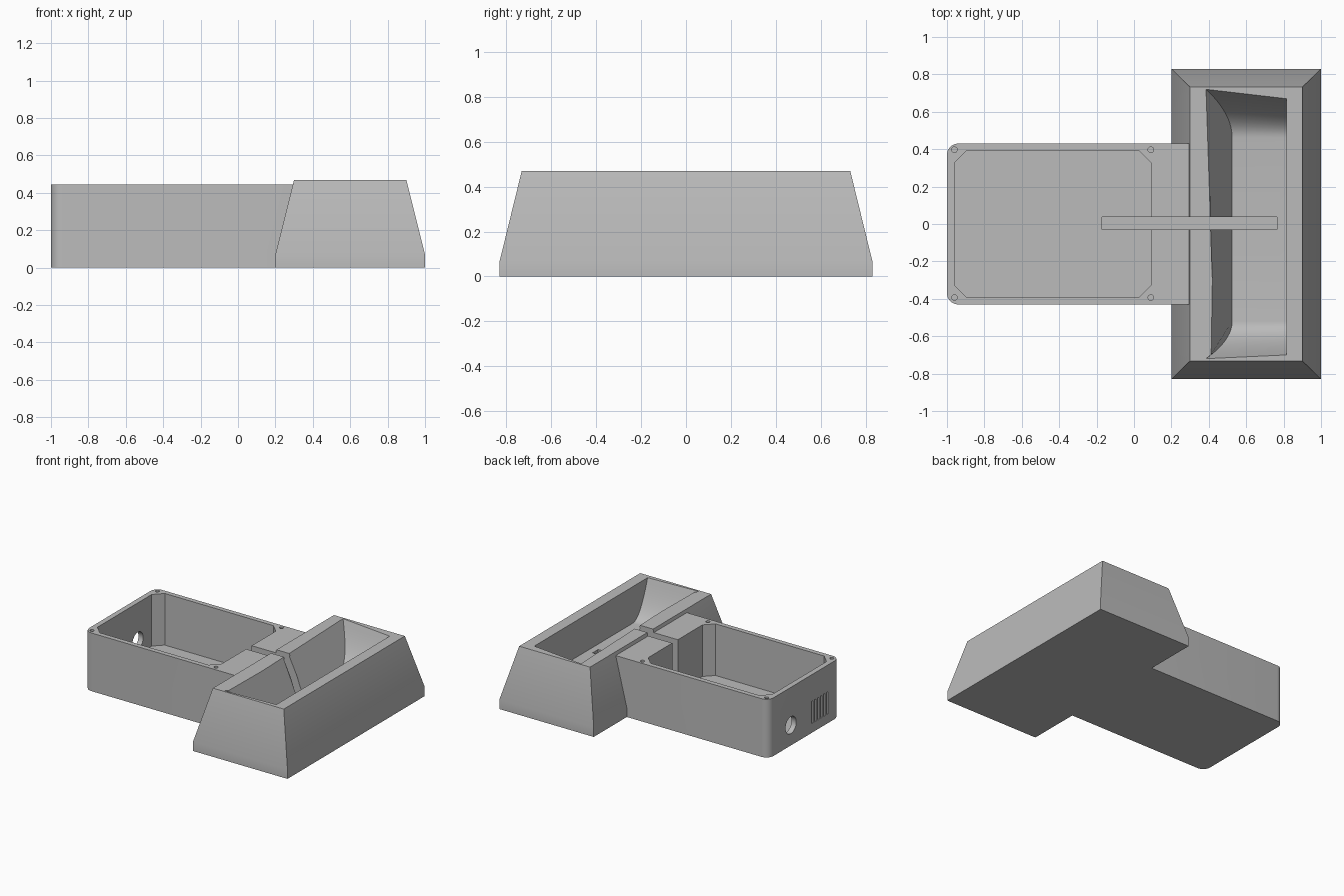
import bpy, bmesh, math

if "Cube" in bpy.data.objects:
    bpy.data.objects.remove(bpy.data.objects["Cube"])

grey = bpy.data.materials.new("plain grey")
grey.use_nodes = True
colour = (0.5, 0.5, 0.5, 1)
grey.diffuse_color = colour
grey.node_tree.nodes["Principled BSDF"].inputs["Base Color"].default_value = colour


def loft(name, rings):
    """Closed solid through rings of matching points."""
    bm = bmesh.new()
    loops = [[bm.verts.new(p) for p in ring] for ring in rings]
    n = len(loops[0])
    for a, b in zip(loops, loops[1:]):
        for i in range(n):
            j = (i + 1) % n
            bm.faces.new((a[i], a[j], b[j], b[i]))
    bm.faces.new(loops[0])
    bm.faces.new(loops[-1])
    bmesh.ops.recalc_face_normals(bm, faces=bm.faces)
    mesh = bpy.data.meshes.new(name)
    bm.to_mesh(mesh)
    bm.free()
    mesh.materials.append(grey)
    obj = bpy.data.objects.new(name, mesh)
    bpy.context.collection.objects.link(obj)
    return obj


def prism(name, outline, z0, z1):
    return loft(name, [[(x, y, z) for x, y in outline] for z in (z0, z1)])


def rect(x0, x1, y0, y1):
    return [(x0, y0), (x1, y0), (x1, y1), (x0, y1)]


def block(name, x0, x1, y0, y1, z0, z1):
    return prism(name, rect(x0, x1, y0, y1), z0, z1)


def circle(cx, cy, r, n):
    return [(cx + r * math.cos(math.tau * i / n), cy + r * math.sin(math.tau * i / n))
            for i in range(n)]


def combine(target, other, operation):
    mod = target.modifiers.new(operation.lower(), "BOOLEAN")
    mod.operation, mod.object, mod.solver = operation, other, "EXACT"
    bpy.context.view_layer.objects.active = target
    bpy.ops.object.modifier_apply(modifier=mod.name)
    bpy.data.objects.remove(other)


# Flared tray with a short upright skirt
base, top = rect(0.2, 1, -0.83, 0.83), rect(0.3, 0.9, -0.732, 0.732)
body = loft("tray_and_box_housing", [[(x, y, z) for x, y in ring] for ring, z in
                                     ((base, 0), (base, 0.07), (top, 0.47))])

# Long box with rounded outer corners
R = 0.06
outline = [(0.33, -0.43), (0.33, 0.43)]
for cy, start in ((0.43 - R, 90), (-0.43 + R, 180)):
    for i in range(9):
        a = math.radians(start + 90 * i / 8)
        outline.append((-1 + R + R * math.cos(a), cy + R * math.sin(a)))
combine(body, prism("box", outline, 0, 0.445), "UNION")

# Box cavity with cut corners
x0, x1, h, c = -0.96, 0.09, 0.393, 0.065
cavity = [(x0 + c, -h), (x1 - c, -h), (x1, -h + c), (x1, h - c),
          (x1 - c, h), (x0 + c, h), (x0, h - c), (x0, -h + c)]
combine(body, prism("box_cavity", cavity, 0.05, 0.6), "DIFFERENCE")

# Tray hollow: sloping inner wall, scooped ends
FLOOR, RIM, STEPS = 0.19, 0.47, 12


def scoop(side):
    """Profile points down to the floor at one end, as (y, z, inner x, share)."""
    floor_y, inner_y, outer_y = (0.46, 0.72, 0.67) if side > 0 else (0.52, 0.72, 0.70)
    points = []
    for i in range(STEPS, -1, -1):
        t = i / STEPS
        z = FLOOR + (RIM - FLOOR) * t * t
        x = 0.525 - 0.14 * t * t
        points.append(((x, side * (floor_y + (inner_y - floor_y) * t), z),
                       (0.815, side * (floor_y + (outer_y - floor_y) * t), z)))
    lid = [(x, y, RIM + 0.1) for x, y, z in points[0]]
    return [lid] + points


section = scoop(1) + scoop(-1)[::-1]
combine(body, loft("tray_hollow", [[p[k] for p in section] for k in (0, 1)]), "DIFFERENCE")

# Cable slot joining box and tray
combine(body, block("cable_slot", -0.17, 0.765, -0.03, 0.037, 0.025, 0.6), "DIFFERENCE")

# Screw holes in the box rim
for x in (-0.96, 0.09):
    for y in (-0.393, 0.397):
        combine(body, prism("screw_hole", circle(x, y, 0.015, 16), 0.3, 0.6), "DIFFERENCE")

# Round socket and vent slits in the end wall
socket = loft("socket_hole", [[(x, y, z) for y, z in circle(0.16, 0.155, 0.065, 32)]
                              for x in (-1.1, -0.93)])
combine(body, socket, "DIFFERENCE")
for i in range(6):
    y = -0.1 - 0.036 * i
    combine(body, block("vent_slit", -1.1, -0.93, y - 0.009, y + 0.009, 0.07, 0.24), "DIFFERENCE")

# Smooth the curves, keep the edges crisp
bpy.ops.object.select_all(action="DESELECT")
body.select_set(True)
bpy.context.view_layer.objects.active = body
bpy.ops.object.shade_smooth_by_angle(angle=math.radians(25))
